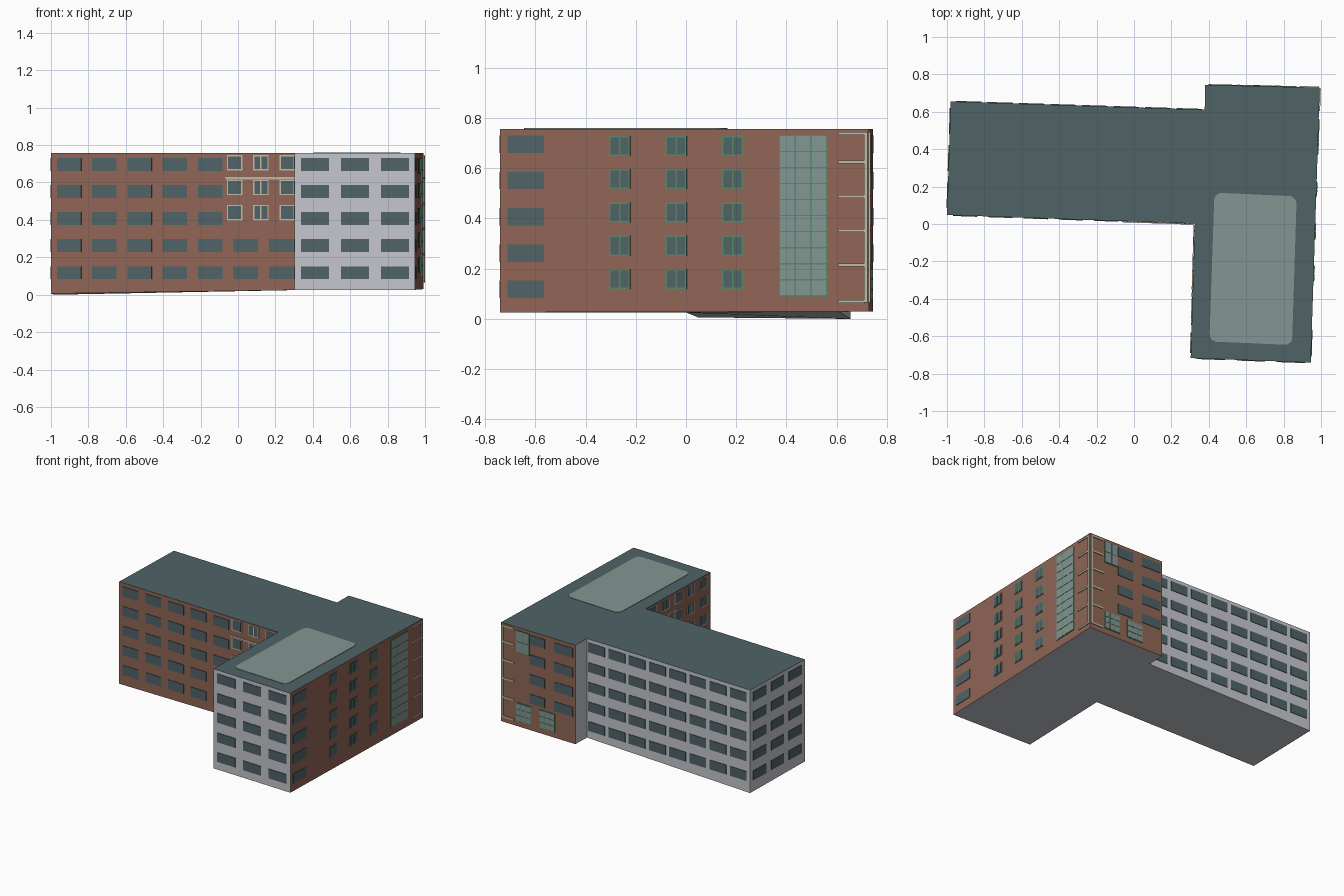
import bpy, bmesh
from mathutils import Vector

if "Cube" in bpy.data.objects:
    bpy.data.objects.remove(bpy.data.objects["Cube"])

def mat(name, r, g, b):
    m = bpy.data.materials.new(name)
    m.diffuse_color = (r, g, b, 1)
    m.use_nodes = True
    m.node_tree.nodes["Principled BSDF"].inputs["Base Color"].default_value = m.diffuse_color
    return m

BRICK = mat("brick", 0.28, 0.133, 0.092)
WHITE = mat("pale_render", 0.55, 0.57, 0.61)
SLATE = mat("slate_glass", 0.078, 0.124, 0.134)
LIGHT = mat("light_glass", 0.226, 0.305, 0.29)
GREEN = mat("green_frame", 0.095, 0.25, 0.14)
BEIGE = mat("beige_trim", 0.53, 0.49, 0.38)

def finish(name, bm, mats):
    me = bpy.data.meshes.new(name)
    bm.to_mesh(me)
    bm.free()
    for m in mats:
        me.materials.append(m)
    ob = bpy.data.objects.new(name, me)
    bpy.context.collection.objects.link(ob)
    return ob

# Footprint corners, counter-clockwise from the front left; third value is the ground height
TOP = 0.757
FOOT = [(-1.0, .048, .006), (.325, .002, .025), (.303, -.717, .025), (.945, -.741, .026),
        (.993, .729, .03), (.38, .744, .03), (.378, .611, .028), (-.98, .655, 0)]
SKIN = [1, 1, 0, 1, 1, 0, 0, 0]          # brick or render, wall by wall

# Main building block
bm = bmesh.new()
lo = [bm.verts.new(p) for p in FOOT]
hi = [bm.verts.new((x, y, TOP)) for x, y, _ in FOOT]
for i in range(8):
    j = (i + 1) % 8
    bm.faces.new((lo[i], lo[j], hi[j], hi[i])).material_index = SKIN[i]
bm.faces.new((hi[0], hi[1], hi[6], hi[7])).material_index = 2
bm.faces.new(hi[1:7]).material_index = 2
bm.faces.new((lo[7], lo[6], lo[1], lo[0]))
bm.faces.new(lo[6:0:-1])
finish("building_block", bm, [WHITE, BRICK, SLATE])

class Wall:
    """Places thin plates on one wall; positions run along the wall's main axis (x or y)."""
    def __init__(self, name, i):
        self.name = name
        self.a = Vector(FOOT[i][:2])
        self.d = Vector(FOOT[(i + 1) % 8][:2]) - self.a
        self.n = Vector((self.d.y, -self.d.x)).normalized()
        self.k = 0 if abs(self.d.x) > abs(self.d.y) else 1
        self.parts = {}

    def plate(self, part, m, s0, s1, z0, z1, thick=.004):
        bm, _ = self.parts.setdefault(part, (bmesh.new(), m))
        t = sorted((s - self.a[self.k]) / self.d[self.k] for s in (s0, s1))
        p, q = (self.a + self.d * u for u in t)
        rings = []
        for off in (-.002, thick):
            o = self.n * off
            rings.append([bm.verts.new((c.x + o.x, c.y + o.y, z))
                          for c, z in ((p, z0), (q, z0), (q, z1), (p, z1))])
        back, front = rings
        bm.faces.new(front)
        bm.faces.new(back[::-1])
        for i in range(4):
            j = (i + 1) % 4
            bm.faces.new((back[i], back[j], front[j], front[i]))

    def framed(self, kind, fm, gm, s0, s1, z0, z1, cols=1, rows=1, bar=.007):
        self.plate(kind + "_frames", fm, s0, s1, z0, z1, .003)
        w, h = (s1 - s0 - bar) / cols, (z1 - z0 - bar) / rows
        for c in range(cols):
            for r in range(rows):
                x, z = s0 + bar + c * w, z0 + bar + r * h
                self.plate(kind + "_panes", gm, x, x + w - bar, z, z + h - bar, .005)

    def grid(self, starts, width, rows=range(5)):
        for s in starts:
            for r in rows:
                self.plate("windows", SLATE, s, s + width, .083 + .1445 * r, .152 + .1445 * r)

    def done(self):
        for part, (bm, m) in self.parts.items():
            finish(self.name + "_" + part, bm, [m])

# Front of the long wing
w = Wall("long_wing_front", 0)
w.grid([-.968 + .1885 * i for i in range(5)], .13)
w.grid([-.024, .166], .13, range(2))
for z in (.398, .532, .665):
    for s, n in ((-.06, 1), (.081, 2), (.222, 1)):
        w.framed("trimmed", BEIGE, SLATE, s, s + .083, z, z + .082, n)
w.plate("band", BEIGE, -.066, .32, .617, .628, .006)
w.done()

# Inner courtyard wall of the short wing
w = Wall("courtyard_wall", 1)
w.grid([-.69 + .1885 * i for i in range(4)], .11, range(2))
for z in (.398, .532, .665):
    for i in range(5):
        w.framed("trimmed", BEIGE, SLATE, -.68 + .141 * i, -.597 + .141 * i, z, z + .082, 1 + i % 2)
w.plate("band", BEIGE, -.35, -.005, .617, .628, .006)
w.done()

# Front end of the short wing
w = Wall("short_wing_front", 2)
w.grid([.337 + .2135 * i for i in range(3)], .15)
w.done()

BANDS = (.07, .215, .353, .488, .624, .739)

# Right side with the tall stair glazing
w = Wall("right_side", 3)
w.grid([-.71], .144)
for s in (-.307, -.082, .143):
    for r in range(5):
        z = .119 + .1325 * r
        w.framed("green", GREEN, SLATE, s, s + .085, z, z + .08, 2, 1, .006)
w.framed("stair_glazing", GREEN, LIGHT, .37, .562, .09, .733, 3, 10, .005)
for z in BANDS:
    w.plate("corner_bands", BEIGE, .605, .71, z - .006, z + .006, .006)
w.plate("corner_post", BEIGE, .71, .724, .065, .745, .006)
w.done()

# Back of the short wing
w = Wall("short_wing_back", 4)
w.grid([.63], .125, range(1, 5))
w.grid([.398], .155, range(1, 5))
w.framed("light", GREEN, LIGHT, .76, .87, .575, .737, 2, 2, .005)
for s in (.742, .548):
    w.framed("light", GREEN, LIGHT, s, s + .13, .07, .205, 3, 3, .005)
for z in BANDS:
    w.plate("corner_bands", BEIGE, .885, .975, z - .006, z + .006, .006)
w.plate("corner_post", BEIGE, .975, .988, .065, .745, .006)
w.done()

# Back and left end of the long wing
w = Wall("long_wing_back", 6)
w.grid([-.952 + .1685 * i for i in range(8)], .137)
w.done()
w = Wall("left_end", 7)
w.grid([.086 + .197 * i for i in range(3)], .14)
w.done()

# Rounded light panel on the roof
bm = bmesh.new()
vs = [bm.verts.new((x, y, TOP)) for x, y in
      ((.403, -.628), (.845, -.647), (.87, .148), (.43, .168))]
bm.faces.new(vs)
bmesh.ops.bevel(bm, geom=vs, offset=.04, segments=5, profile=.5, affect='VERTICES')
face = bm.faces[:]
ext = bmesh.ops.extrude_face_region(bm, geom=face)["geom"]
bmesh.ops.translate(bm, vec=(0, 0, .003), verts=[v for v in ext if isinstance(v, bmesh.types.BMVert)])
bmesh.ops.recalc_face_normals(bm, faces=bm.faces[:])
finish("roof_panel", bm, [LIGHT])
